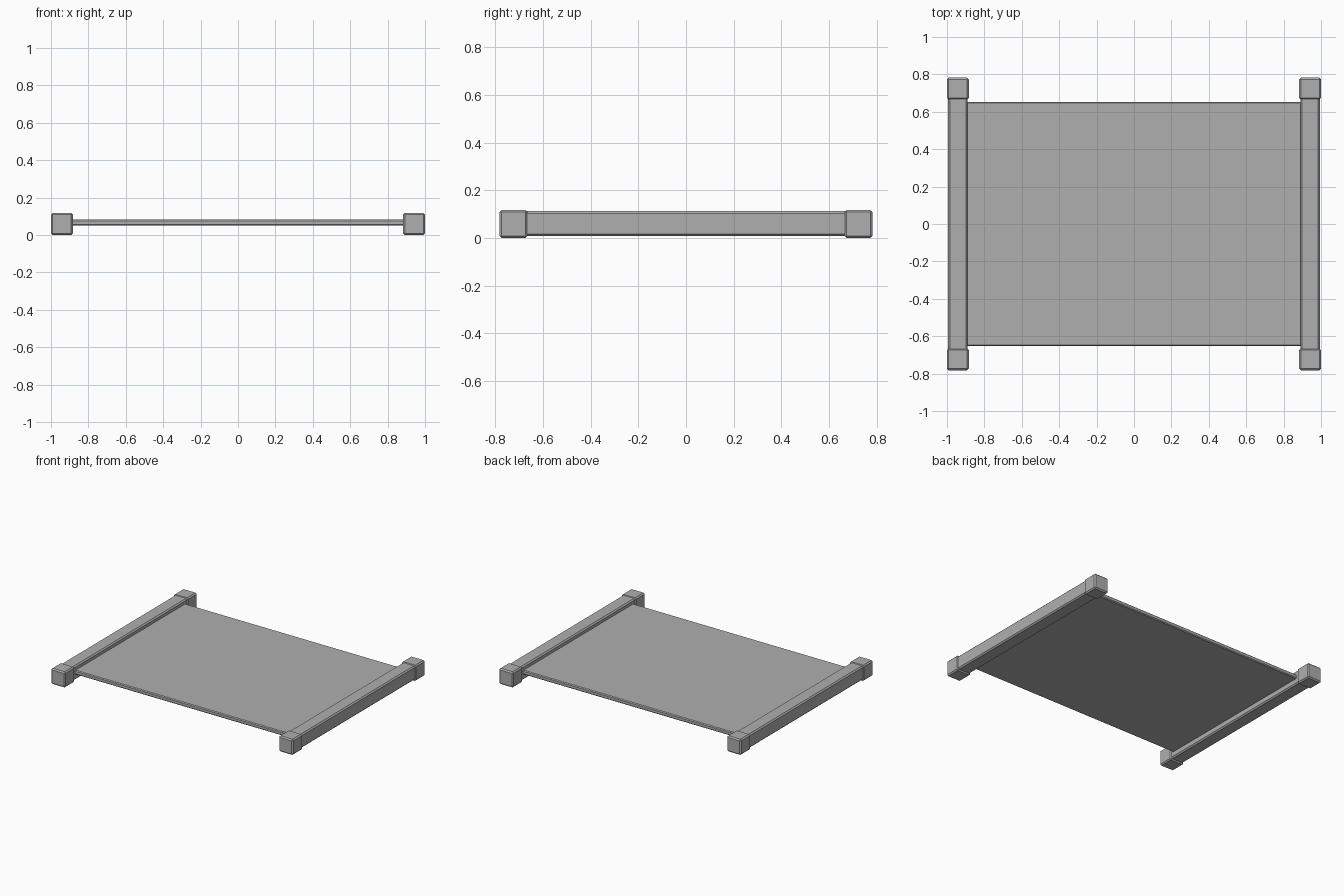
import bpy

if "Cube" in bpy.data.objects:
    bpy.data.objects.remove(bpy.data.objects["Cube"])

# Dark grey for all parts
grey = bpy.data.materials.new("dark_grey")
grey.diffuse_color = (0.43, 0.43, 0.43, 1)
grey.use_nodes = True
grey.node_tree.nodes["Principled BSDF"].inputs["Base Color"].default_value = grey.diffuse_color


def box(name, center, size, bevel):
    bpy.ops.mesh.primitive_cube_add(size=1, location=center)
    ob = bpy.context.object
    ob.name = name
    ob.scale = size
    bpy.ops.object.transform_apply(location=False, rotation=False, scale=True)
    ob.data.materials.append(grey)
    mod = ob.modifiers.new("edge_bevel", 'BEVEL')
    mod.width = bevel
    mod.segments = 1
    return ob


CAP = 0.117          # corner block size
X = 1 - CAP / 2      # rail centre line
Y = 0.782 - CAP / 2  # corner block centre
Z = CAP / 2

# Thin flat panel running into both rails
box("panel", (0, 0, 0.066), (2 * X, 1.304, 0.031), 0.006)

for sx, side in ((-1, "left"), (1, "right")):
    # Side rail
    box(f"{side}_rail", (sx * X, 0, Z + 0.002), (0.104, 2 * Y, 0.104), 0.009)
    # Corner blocks at the rail ends
    for sy, end in ((-1, "front"), (1, "back")):
        box(f"{side}_{end}_corner_block", (sx * X, sy * Y, Z), (CAP, CAP, CAP), 0.009)
